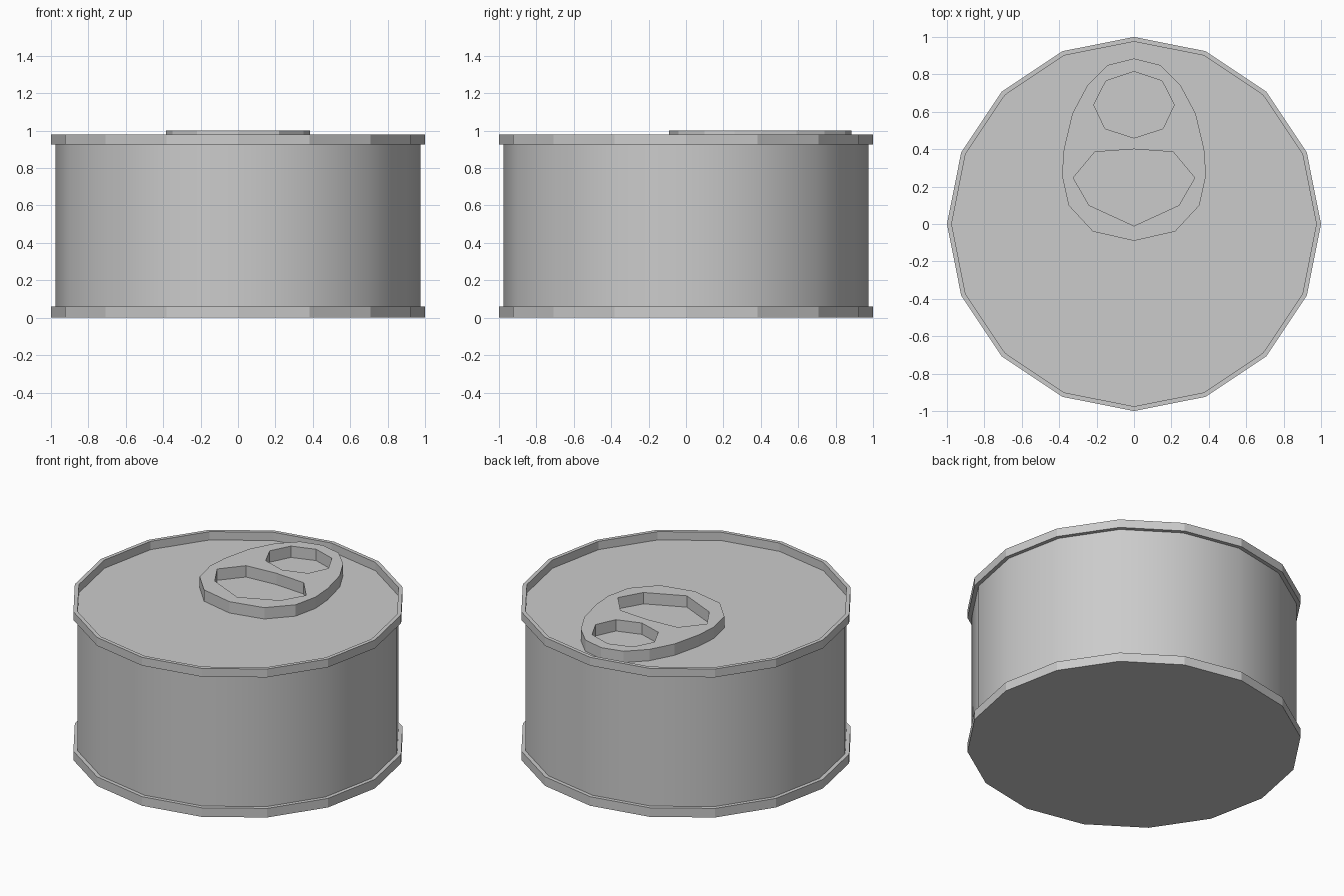
import bpy, bmesh
from math import cos, sin, pi, radians

SIDES = 16
OUTER, INNER = 1.0, 0.975
LID_Z, RIM_TOP, TAB_TOP = 0.925, 0.98, 1.0
BASE_TOP = 0.06

cube = bpy.data.objects.get("Cube")
if cube:
    bpy.data.objects.remove(cube, do_unlink=True)

metal = bpy.data.materials.new("plain metal grey")
metal.use_nodes = True
colour = (0.6, 0.6, 0.6, 1)
metal.diffuse_color = colour
metal.node_tree.nodes["Principled BSDF"].inputs["Base Color"].default_value = colour


def finish(bm, name, smooth=False):
    """Turn a bmesh into a named object with the metal material."""
    bmesh.ops.recalc_face_normals(bm, faces=bm.faces)
    mesh = bpy.data.meshes.new(name)
    bm.to_mesh(mesh)
    bm.free()
    obj = bpy.data.objects.new(name, mesh)
    bpy.context.collection.objects.link(obj)
    mesh.materials.append(metal)
    if smooth:
        bpy.ops.object.select_all(action='DESELECT')
        obj.select_set(True)
        bpy.context.view_layer.objects.active = obj
        bpy.ops.object.shade_smooth_by_angle(angle=radians(30))
    return obj


def ring(bm, radius, z):
    angles = [2 * pi * i / SIDES for i in range(SIDES)]
    return [bm.verts.new((radius * cos(a), radius * sin(a), z)) for a in angles]


def lathe(name, profile, closed=False, caps=False, smooth=False):
    """Sweep (radius, z) points around the axis as a many-sided solid."""
    bm = bmesh.new()
    rings = [ring(bm, r, z) for r, z in profile]
    pairs = list(zip(rings, rings[1:]))
    if closed:
        pairs.append((rings[-1], rings[0]))
    for a, b in pairs:
        for i in range(SIDES):
            j = (i + 1) % SIDES
            bm.faces.new((a[i], a[j], b[j], b[i]))
    if caps:
        bm.faces.new(rings[0])
        bm.faces.new(rings[-1])
    return finish(bm, name, smooth)


# Can: base disc, body with recessed lid, raised top rim
lathe("base_rim", [(OUTER, 0), (OUTER, BASE_TOP)], caps=True)
lathe("can_body", [(INNER, BASE_TOP), (INNER, LID_Z)], caps=True, smooth=True)
lathe("top_rim", [(OUTER, LID_Z), (OUTER, RIM_TOP), (INNER, RIM_TOP), (INNER, LID_Z)],
      closed=True)

# Pull tab: right half outlines, top to bottom, mirrored across x
tab_outline = [(0, .885), (.14, .85), (.25, .74), (.33, .59), (.375, .4),
               (.385, .26), (.35, .1), (.22, -.04), (0, -.09)]
finger_hole = [(0, .815), (.15, .765), (.215, .637), (.155, .51), (0, .46)]
rivet_hole = [(0, .4), (.21, .385), (.325, .247), (.24, .1), (0, -.01)]

bm = bmesh.new()
edges = []
for half in (tab_outline, finger_hole, rivet_hole):
    loop = half + [(-x, y) for x, y in half[-2:0:-1]]
    verts = [bm.verts.new((x, y, TAB_TOP)) for x, y in loop]
    edges += [bm.edges.new((v, verts[i - 1])) for i, v in enumerate(verts)]
bmesh.ops.triangle_fill(bm, edges=edges, use_beauty=True)
walls = bmesh.ops.extrude_face_region(bm, geom=bm.faces[:])["geom"]
for v in walls:
    if isinstance(v, bmesh.types.BMVert):
        v.co.z = LID_Z
finish(bm, "pull_tab")
